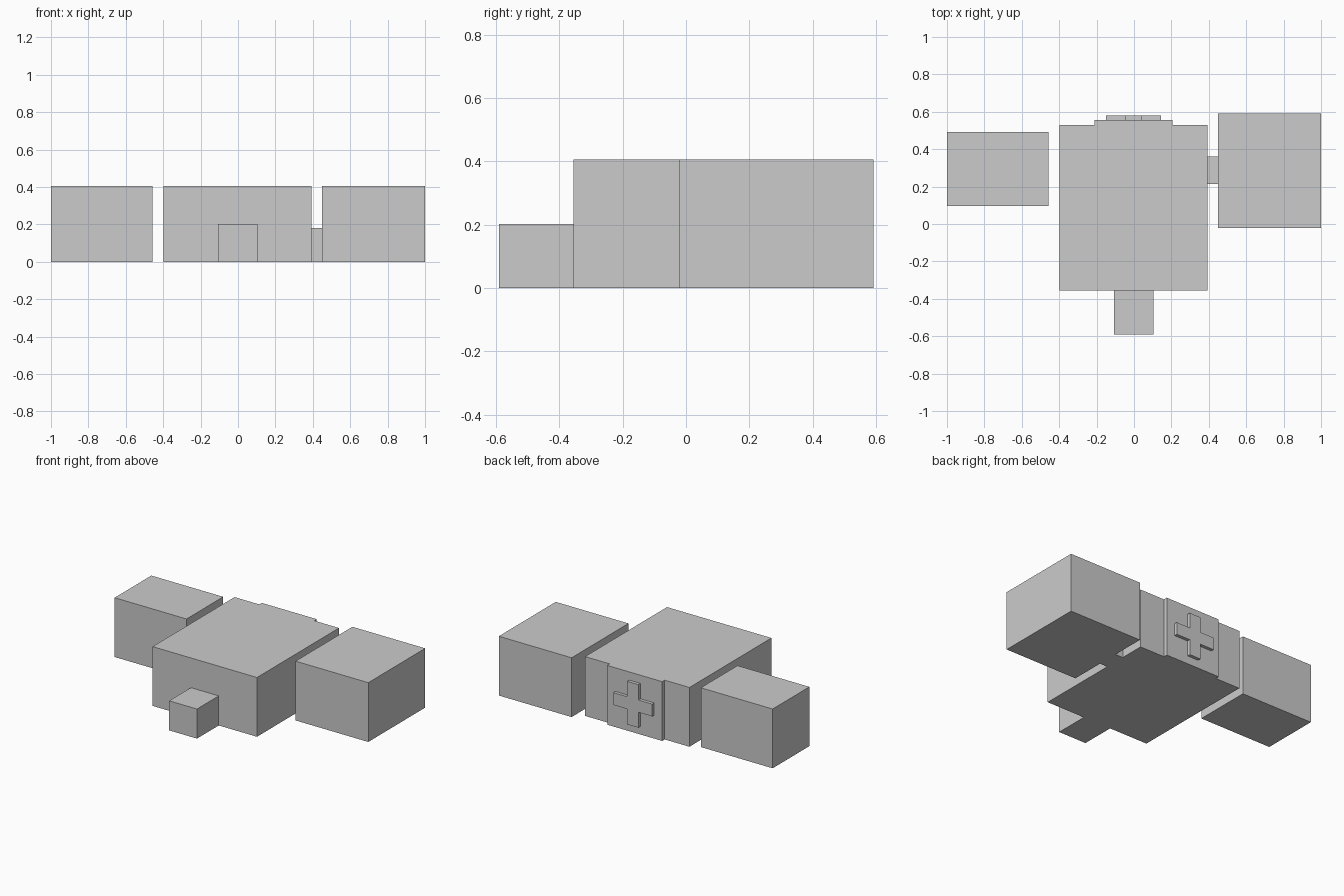
import bpy
import bmesh
from mathutils import Vector

if "Cube" in bpy.data.objects:
    bpy.data.objects.remove(bpy.data.objects["Cube"])


def extrude(name, outline, push):
    """Flat outline of 3D points extruded along push into a closed solid."""
    bm = bmesh.new()
    face = bm.faces.new([bm.verts.new(p) for p in outline])
    res = bmesh.ops.extrude_face_region(bm, geom=[face], use_keep_orig=True)
    verts = [g for g in res["geom"] if isinstance(g, bmesh.types.BMVert)]
    bmesh.ops.translate(bm, verts=verts, vec=Vector(push))
    bmesh.ops.recalc_face_normals(bm, faces=bm.faces)
    mesh = bpy.data.meshes.new(name)
    bm.to_mesh(mesh)
    bm.free()
    obj = bpy.data.objects.new(name, mesh)
    bpy.context.collection.objects.link(obj)
    return obj


def block(name, x0, x1, y0, y1, height):
    outline = [(x0, y0, 0), (x1, y0, 0), (x1, y1, 0), (x0, y1, 0)]
    return extrude(name, outline, (0, 0, height))


H = 0.405

# Main building with the shallow raised panel on its back wall
footprint = [(-0.397, -0.355), (0.392, -0.355), (0.392, 0.53), (0.205, 0.53),
             (0.205, 0.557), (-0.21, 0.557), (-0.21, 0.53), (-0.397, 0.53)]
extrude("main_building", [(x, y, 0) for x, y in footprint], (0, 0, H))

# Side buildings, link passage and front porch
block("left_building", -1.0, -0.457, 0.097, 0.493, H)
block("right_building", 0.45, 1.0, -0.022, 0.592, H)
block("link_passage", 0.392, 0.45, 0.213, 0.36, 0.18)
block("front_porch", -0.107, 0.103, -0.59, -0.355, 0.202)

# Raised cross on the back panel
a, b, cx, cz = 0.042, 0.147, -0.003, 0.202
cross = [(-a, -b), (a, -b), (a, -a), (b, -a), (b, a), (a, a),
         (a, b), (-a, b), (-a, a), (-b, a), (-b, -a), (-a, -a)]
extrude("wall_cross", [(cx + x, 0.557, cz + z) for x, z in cross], (0, 0.022, 0))
